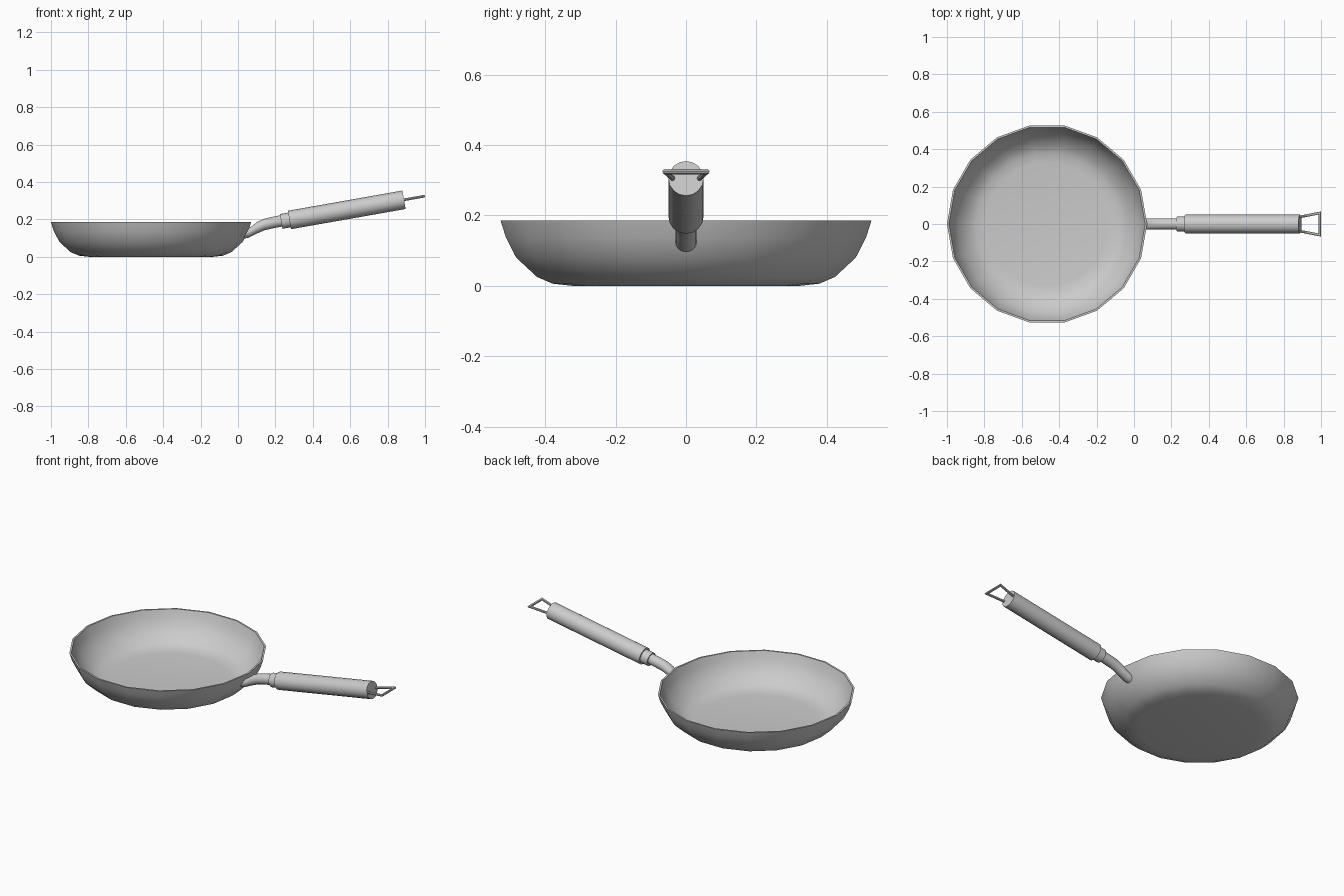
import bpy, bmesh, math
from mathutils import Vector

if "Cube" in bpy.data.objects:
    bpy.data.objects.remove(bpy.data.objects["Cube"])


def finish(name, bm, angle=35):
    bmesh.ops.recalc_face_normals(bm, faces=bm.faces)
    me = bpy.data.meshes.new(name)
    bm.to_mesh(me)
    bm.free()
    ob = bpy.data.objects.new(name, me)
    bpy.context.collection.objects.link(ob)
    bpy.ops.object.select_all(action='DESELECT')
    ob.select_set(True)
    bpy.context.view_layer.objects.active = ob
    bpy.ops.object.shade_smooth_by_angle(angle=math.radians(angle))
    return ob


def loft(name, rings, closed=False):
    """Bridge equal-sized rings of points; cap both ends unless closed."""
    bm = bmesh.new()
    vs = [[bm.verts.new(p) for p in r] for r in rings]
    n = len(vs[0])
    pairs = list(zip(vs, vs[1:])) + ([(vs[-1], vs[0])] if closed else [])
    for a, b in pairs:
        for i in range(n):
            j = (i + 1) % n
            bm.faces.new((a[i], a[j], b[j], b[i]))
    if not closed:
        bm.faces.new(vs[0])
        bm.faces.new(vs[-1])
    return finish(name, bm)


def tilted_ring(center, up, half_width, n=16):
    """Ellipse spanned by the up vector and the y axis."""
    c, u, w = Vector(center), Vector(up), Vector((0, half_width, 0))
    return [c + u * math.cos(2 * math.pi * i / n) + w * math.sin(2 * math.pi * i / n)
            for i in range(n)]


# Pan body: outer profile up to the rim, then back down the inside
CX, SIDES = -0.465, 18
profile = [(0.33, 0), (0.385, 0.006), (0.43, 0.025), (0.49, 0.08), (0.52, 0.138), (0.535, 0.185),
           (0.525, 0.185), (0.510, 0.14), (0.481, 0.087), (0.424, 0.035), (0.382, 0.017), (0.33, 0.011)]
loft("pan_body", [[(CX + r * math.cos(2 * math.pi * i / SIDES), r * math.sin(2 * math.pi * i / SIDES), z)
                   for i in range(SIDES)] for r, z in profile])

# Curved stem, given as (top x, z, bottom x, z) along its side outline
stem = [(0.056, 0.152, 0.026, 0.095), (0.075, 0.165, 0.055, 0.102), (0.10, 0.185, 0.10, 0.124),
        (0.135, 0.202, 0.145, 0.143), (0.18, 0.213, 0.19, 0.153), (0.24, 0.225, 0.25, 0.165)]
loft("stem", [tilted_ring(((a + c) / 2, 0, (b + d) / 2), ((a - c) / 2, 0, (b - d) / 2), 0.03)
              for a, b, c, d in stem])

# Straight handle parts along an axis rising 10 degrees
tilt = math.radians(10)
axis = Vector((math.cos(tilt), 0, math.sin(tilt)))
up = Vector((-math.sin(tilt), 0, math.cos(tilt)))
base = Vector((0.275, 0, 0.197))


def rod(name, start, end, radius):
    loft(name, [tilted_ring(base + axis * t, up * radius, radius) for t in (start, end)])


rod("collar", -0.045, 0.01, 0.04)
rod("grip", 0, 0.622, 0.05)

# Hanging loop: mitred wire trapezoid in the handle's tilted plane
path = [(0.60, 0.034), (0.73, 0.059), (0.73, -0.059), (0.60, -0.034)]
pts = [base + axis * t + Vector((0, y, 0)) for t, y in path]
rings = []
for i, p in enumerate(pts):
    d0 = (p - pts[i - 1]).normalized() if i else (pts[1] - p).normalized()
    d1 = (pts[i + 1] - p).normalized() if i < 3 else d0
    tangent = (d0 + d1).normalized()
    side = up.cross(tangent) / tangent.dot(d0)
    rings.append([p + 0.007 * (up * math.cos(a) + side * math.sin(a))
                  for a in (2 * math.pi * k / 8 for k in range(8))])
loft("hanging_loop", rings)
